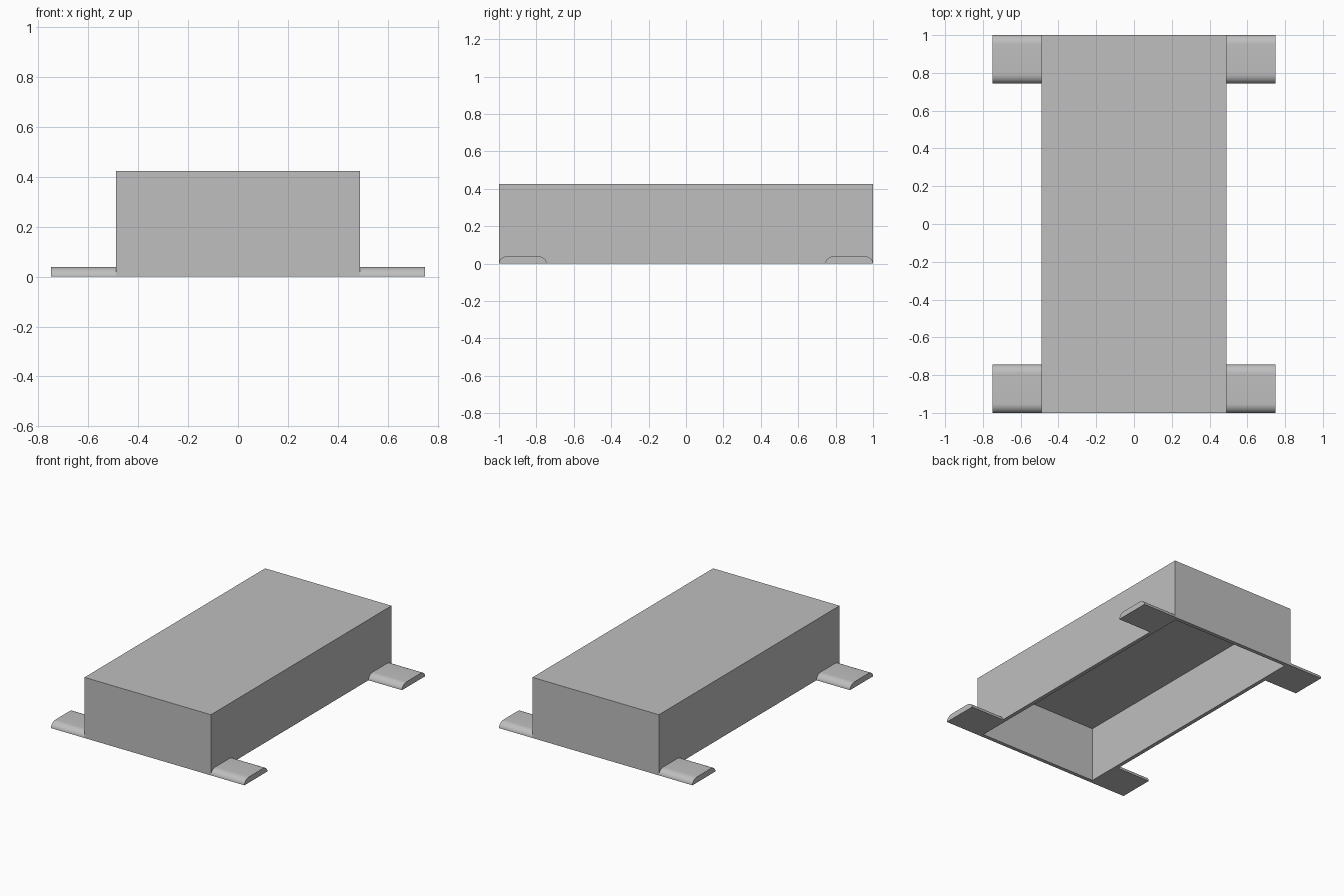
import bpy, bmesh, math

cube = bpy.data.objects.get("Cube")
if cube:
    bpy.data.objects.remove(cube, do_unlink=True)

grey = bpy.data.materials.new("plain grey")
grey.use_nodes = True
colour = (0.52, 0.52, 0.52, 1)
grey.diffuse_color = colour
grey.node_tree.nodes["Principled BSDF"].inputs["Base Color"].default_value = colour

HALF_X, HALF_Y, HEIGHT, WALL = 0.49, 1.0, 0.425, 0.038
TAB_END, TAB_WIDTH, TAB_HEIGHT, TAB_ROUND = 0.75, 0.255, 0.04, 0.05


def finish(name, bm):
    bmesh.ops.recalc_face_normals(bm, faces=bm.faces)
    mesh = bpy.data.meshes.new(name)
    bm.to_mesh(mesh)
    bm.free()
    mesh.materials.append(grey)
    obj = bpy.data.objects.new(name, mesh)
    bpy.context.collection.objects.link(obj)
    return obj


# Hollow box, open underneath
bm = bmesh.new()
bmesh.ops.create_cube(bm, size=1)
for v in bm.verts:
    v.co = (v.co.x * 2 * HALF_X, v.co.y * 2 * HALF_Y, (v.co.z + 0.5) * HEIGHT)
bottom = min(bm.faces, key=lambda f: f.calc_center_median().z)
bmesh.ops.inset_region(bm, faces=[bottom], thickness=WALL)
cavity = bmesh.ops.extrude_face_region(bm, geom=[bottom])["geom"]
for v in cavity:
    if isinstance(v, bmesh.types.BMVert):
        v.co.z = HEIGHT - WALL
if bottom.is_valid:
    bm.faces.remove(bottom)
finish("box_cover", bm)


# Flat mounting tabs with rounded upper edges
def tab_profile(steps=10):
    arc = [(TAB_ROUND * (1 - math.cos(a)), TAB_HEIGHT * math.sin(a))
           for a in (math.pi / 2 * i / steps for i in range(steps + 1))]
    return arc + [(TAB_WIDTH - y, z) for y, z in reversed(arc)]


def make_tab(name, side, y0):
    bm = bmesh.new()
    face = bm.faces.new([bm.verts.new((side * (HALF_X - WALL / 2), y0 + y, z))
                         for y, z in tab_profile()])
    ext = bmesh.ops.extrude_face_region(bm, geom=[face])["geom"]
    for v in ext:
        if isinstance(v, bmesh.types.BMVert):
            v.co.x = side * TAB_END
    obj = finish(name, bm)
    bpy.ops.object.select_all(action="DESELECT")
    obj.select_set(True)
    bpy.context.view_layer.objects.active = obj
    bpy.ops.object.shade_smooth_by_angle(angle=math.radians(40))


for side, side_name in ((1, "left"), (-1, "right")):
    make_tab("front_" + side_name + "_tab", side, -HALF_Y)
    make_tab("back_" + side_name + "_tab", side, HALF_Y - TAB_WIDTH)
